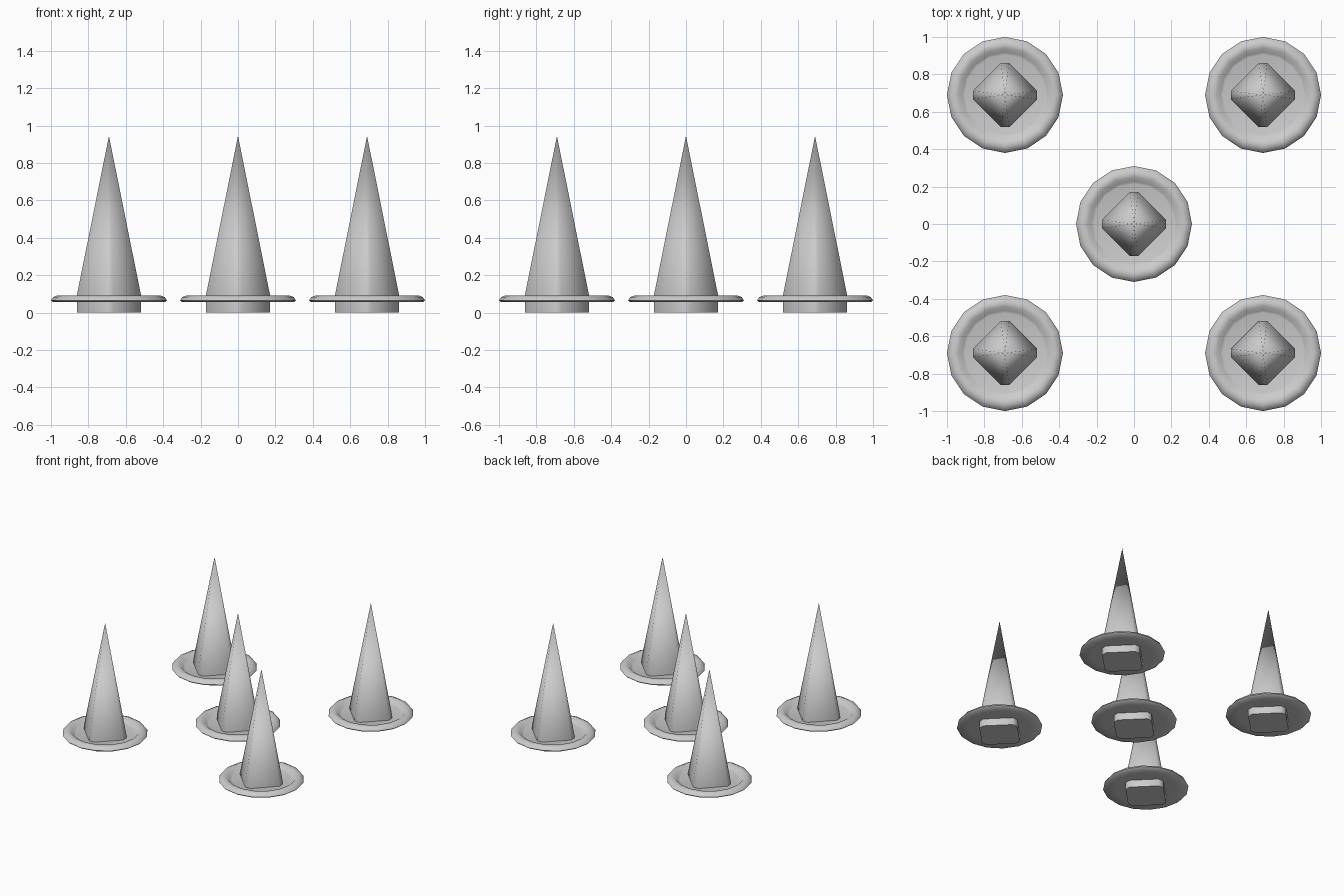
import bpy
import math

cube = bpy.data.objects.get("Cube")
if cube:
    bpy.data.objects.remove(cube, do_unlink=True)

# Single grey finish
grey = bpy.data.materials.new("light_grey")
grey.use_nodes = True
color = (0.6, 0.6, 0.6, 1)
grey.diffuse_color = color
grey.node_tree.nodes["Principled BSDF"].inputs["Base Color"].default_value = color


def add_object(name, verts, faces, location, angle):
    mesh = bpy.data.meshes.new(name)
    mesh.from_pydata(verts, [], faces)
    mesh.materials.append(grey)
    obj = bpy.data.objects.new(name, mesh)
    obj.location = location
    bpy.context.collection.objects.link(obj)
    bpy.ops.object.select_all(action="DESELECT")
    obj.select_set(True)
    bpy.context.view_layer.objects.active = obj
    bpy.ops.object.shade_smooth_by_angle(angle=math.radians(angle))


def band(lower, upper, n):
    """Quads joining two rings of n vertices that start at these indices."""
    return [(lower + i, lower + (i + 1) % n, upper + (i + 1) % n, upper + i) for i in range(n)]


def spike(name, location):
    # Diamond footprint with narrow cut corners, straight foot, pointed top
    r, c = 0.172, 0.022
    outline = []
    for k in range(4):
        ca, sa = round(math.cos(k * math.pi / 2)), round(math.sin(k * math.pi / 2))
        outline += [(r * ca - y * sa, r * sa + y * ca) for y in (-c, c)]
    n = len(outline)
    verts = [(x, y, z) for z in (0, 0.09) for x, y in outline] + [(0, 0, 0.945)]
    faces = band(0, n, n) + [tuple(reversed(range(n)))]
    faces += [(n + i, n + (i + 1) % n, 2 * n) for i in range(n)]
    add_object(name, verts, faces, location, 60)


def dish(name, location):
    # Revolved rim profile (radius, height) around a flat floor
    profile = [(0.22, 0.057), (0.30, 0.057), (0.31, 0.066), (0.298, 0.083),
               (0.275, 0.092), (0.25, 0.088), (0.228, 0.068), (0.215, 0.064)]
    n = 16
    verts = [(r * math.cos(math.tau * i / n), r * math.sin(math.tau * i / n), z)
             for r, z in profile for i in range(n)]
    last = (len(profile) - 1) * n
    faces = [tuple(reversed(range(n))), tuple(range(last, last + n))]
    for k in range(len(profile) - 1):
        faces += band(k * n, (k + 1) * n, n)
    add_object(name, verts, faces, location, 60)


# Four corner spikes and one in the middle
d = 0.69
spots = {"center": (0, 0), "front_left": (d, -d), "front_right": (-d, -d),
         "back_left": (d, d), "back_right": (-d, d)}
for label, (x, y) in spots.items():
    spike(label + "_spike", (x, y, 0))
    dish(label + "_dish", (x, y, 0))
